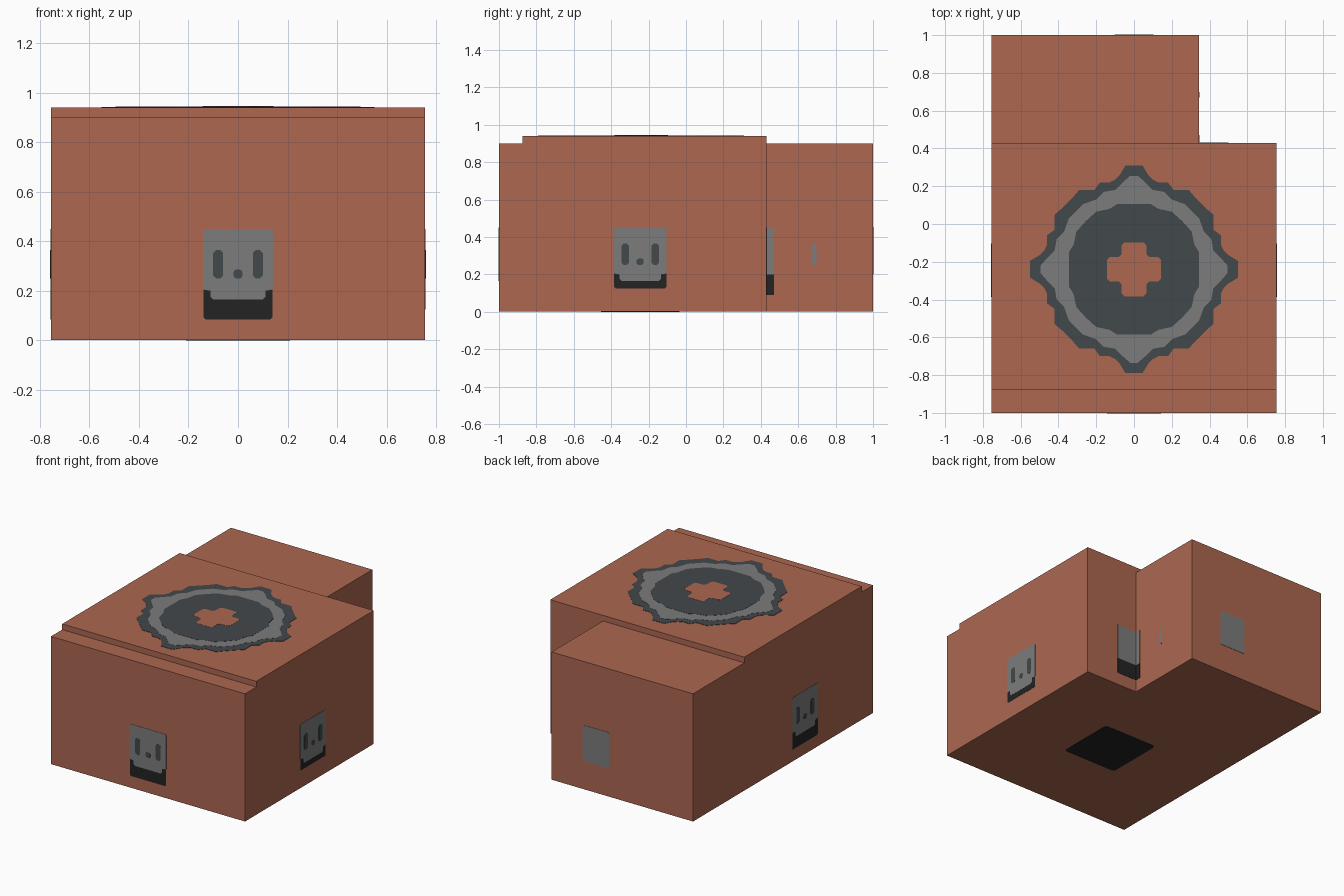
import bpy
import bmesh
from math import radians
from mathutils import Matrix, Vector

if "Cube" in bpy.data.objects:
    bpy.data.objects.remove(bpy.data.objects["Cube"])


def material(name, rgb):
    lin = [((c / 255 + 0.055) / 1.055) ** 2.4 for c in rgb] + [1]
    m = bpy.data.materials.new(name)
    m.use_nodes = True
    m.diffuse_color = lin
    bsdf = next(n for n in m.node_tree.nodes if n.type == "BSDF_PRINCIPLED")
    bsdf.inputs["Base Color"].default_value = lin
    bsdf.inputs["Roughness"].default_value = 0.9
    return m


CLAY = material("terracotta", (172, 103, 80))
GREY = material("mid grey", (124, 124, 125))
SLATE = material("dark slate", (66, 72, 76))
BLACK = material("near black", (35, 35, 35))


def prism(name, outline, depth, mat, matrix):
    """Extrude a 2D outline along its local z, then place it."""
    bm = bmesh.new()
    face = bm.faces.new([bm.verts.new((u, v, 0)) for u, v in outline])
    top = bmesh.ops.extrude_face_region(bm, geom=[face])["geom"]
    bmesh.ops.translate(bm, vec=(0, 0, depth),
                        verts=[g for g in top if isinstance(g, bmesh.types.BMVert)])
    bmesh.ops.recalc_face_normals(bm, faces=bm.faces)
    mesh = bpy.data.meshes.new(name)
    bm.to_mesh(mesh)
    bm.free()
    mesh.materials.append(mat)
    obj = bpy.data.objects.new(name, mesh)
    obj.matrix_world = matrix
    bpy.context.collection.objects.link(obj)
    return obj


def rect(u0, u1, v0, v1, c=0.0):
    """Rectangle, with corners cut by c."""
    if not c:
        return [(u0, v0), (u1, v0), (u1, v1), (u0, v1)]
    return [(u0 + c, v0), (u1 - c, v0), (u1, v0 + c), (u1, v1 - c),
            (u1 - c, v1), (u0 + c, v1), (u0, v1 - c), (u0, v0 + c)]


def wall(x, y, turn):
    """Frame on an upright wall: u runs sideways, v up, normal outward."""
    return (Matrix.Translation((x, y, 0)) @ Matrix.Rotation(radians(turn), 4, "Z")
            @ Matrix.Rotation(radians(90), 4, "X"))


def rosette(octant):
    """Mirror an octant about the diagonal, then repeat it four times."""
    quarter = octant + [(v, u) for u, v in reversed(octant)]
    pts = []
    for _ in range(4):
        pts += quarter
        quarter = [(v, -u) for u, v in quarter]
    return pts


# Body: stepped side profile extruded across the width, plus a rear wing
W, BASE, TOP, LOW, JOIN, WING = 0.755, 0.002, 0.94, 0.9, 0.43, 0.345
side = [(-1, BASE), (JOIN, BASE), (JOIN, TOP), (-0.875, TOP), (-0.875, LOW), (-1, LOW)]
prism("main_body", side, 2 * W, CLAY, wall(-W, 0, 90))
prism("rear_wing", rect(-W, WING, JOIN, 1), LOW - BASE, CLAY,
      Matrix.Translation((0, 0, BASE)))

# Roof rosette: thin stacked plates
layers = [
    ("rosette_rim", SLATE, rosette([(0.045, 0.55), (0.075, 0.5), (0.1, 0.475), (0.13, 0.46),
                                    (0.18, 0.46), (0.21, 0.42), (0.29, 0.42), (0.32, 0.385)])),
    ("rosette_band", GREY, rosette([(0.02, 0.495), (0.06, 0.46), (0.1, 0.42), (0.16, 0.41),
                                    (0.2, 0.37), (0.27, 0.345)])),
    ("rosette_disc", SLATE, rosette([(0.09, 0.345), (0.13, 0.32), (0.2, 0.305), (0.25, 0.26)])),
    ("rosette_cross", CLAY, rosette([(0.05, 0.143), (0.065, 0.128), (0.065, 0.08)])),
]
for i, (name, mat, pts) in enumerate(layers):
    prism(name, pts, 0.002 + 0.001 * i, mat, Matrix.Translation((0, -0.24, TOP)))

# Face panels on the front and both sides
bib = [(-0.1, 0.165), (0.1, 0.165), (0.11, 0.175), (0.11, 0.2), (0.142, 0.205),
       (0.142, 0.442), (0.134, 0.45), (-0.134, 0.45), (-0.142, 0.442),
       (-0.142, 0.205), (-0.11, 0.2), (-0.11, 0.175)]
for label, frame, foot in [("front", wall(0, -1, 0), 0.085),
                           ("left", wall(W, -0.245, 90), 0.125),
                           ("right", wall(-W, -0.245, -90), 0.085)]:
    prism(label + "_panel_base", rect(-0.14, 0.14, foot, 0.3, 0.008), 0.001, BLACK, frame)
    prism(label + "_panel", bib, 0.002, GREY, frame)
    for s, hand in ((-1, "a"), (1, "b")):
        prism(f"{label}_slot_{hand}",
              rect(s * 0.08 - 0.02, s * 0.08 + 0.02, 0.25, 0.365, 0.012), 0.003, SLATE, frame)
    prism(label + "_button", rect(-0.019, 0.019, 0.25, 0.286, 0.01), 0.003, SLATE, frame)

# Plain panel on the rear of the wing
prism("rear_panel", rect(-0.102, 0.102, 0.2, 0.453, 0.006), 0.002, GREY, wall(0, 1, 180))

# Panel wrapped around the inner corner, and a small strip on the wing side
inner_back, inner_side = wall(WING, JOIN, 180), wall(WING, JOIN, 90)
for name, mat, v0, v1 in [("corner_panel", GREY, 0.2, 0.45),
                          ("corner_panel_base", BLACK, 0.09, 0.2)]:
    prism(name + "_back", rect(-0.155, 0, v0, v1), 0.002, mat, inner_back)
    prism(name + "_side", rect(0, 0.04, v0, v1), 0.002, mat, inner_side)
prism("wing_strip", rect(0.24, 0.268, 0.25, 0.365, 0.01), 0.002, GREY, inner_side)

# Patch under the floor
prism("floor_patch", rect(-0.21, 0.21, -0.455, -0.035, 0.015), 0.004, BLACK, Matrix.Identity(4))
